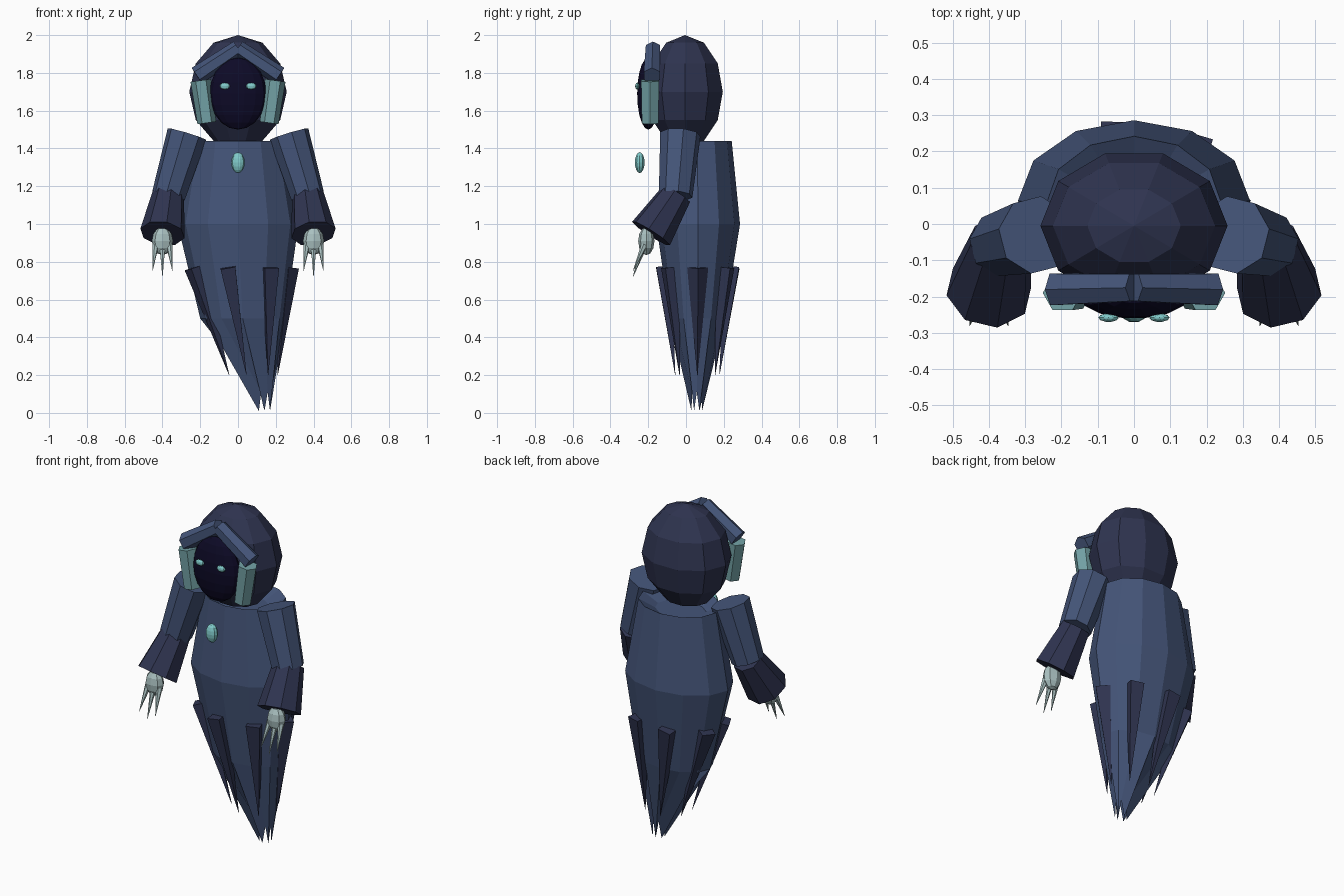
import bpy, bmesh, math
from mathutils import Vector, Matrix

if "Cube" in bpy.data.objects:
    bpy.data.objects.remove(bpy.data.objects["Cube"])


def mat(name, rgb):
    m = bpy.data.materials.new(name)
    m.diffuse_color = (*rgb, 1)
    m.use_nodes = True
    m.node_tree.nodes["Principled BSDF"].inputs["Base Color"].default_value = m.diffuse_color
    return m


ROBE = mat("robe_blue", (0.058, 0.09, 0.19))
DARK = mat("dark_navy", (0.028, 0.034, 0.08))
VOID = mat("void_black", (0.004, 0.003, 0.02))
TEAL = mat("trim_teal", (0.17, 0.36, 0.38))
GLOW = mat("glow_cyan", (0.22, 0.60, 0.60))
BONE = mat("pale_bone", (0.40, 0.53, 0.53))


def finish(name, bm, material):
    bmesh.ops.recalc_face_normals(bm, faces=bm.faces)
    me = bpy.data.meshes.new(name)
    bm.to_mesh(me)
    bm.free()
    me.materials.append(material)
    ob = bpy.data.objects.new(name, me)
    bpy.context.collection.objects.link(ob)
    return ob


def ball(name, c, r, material, seg=10, rings=6):
    """Faceted ellipsoid with a vertex on the y axis."""
    bm = bmesh.new()
    bmesh.ops.create_uvsphere(bm, u_segments=seg, v_segments=rings, radius=1)
    M = Matrix.Translation(c) @ Matrix.Diagonal((*r, 1)) @ Matrix.Rotation(math.pi / 2, 4, 'Z')
    bmesh.ops.transform(bm, matrix=M, verts=bm.verts)
    return finish(name, bm, material)


def rod(name, a, b, ra, rb, material, seg=8, twist=0.0):
    """Tapered prism from point a to point b."""
    a, b = Vector(a), Vector(b)
    d = b - a
    bm = bmesh.new()
    bmesh.ops.create_cone(bm, cap_ends=True, segments=seg, radius1=ra, radius2=rb, depth=d.length)
    rot = d.to_track_quat('Z', 'Y').to_matrix().to_4x4()
    M = Matrix.Translation((a + b) / 2) @ rot @ Matrix.Rotation(twist, 4, 'Z')
    bmesh.ops.transform(bm, matrix=M, verts=bm.verts)
    return finish(name, bm, material)


# Robe: twelve-sided loft that sweeps sideways to a ragged tail
# z, centre x, centre y, radius x, radius y
rings = [(1.39, 0, 0.05, 0.15, 0.11), (1.44, 0, 0.06, 0.24, 0.182),
         (1.0, 0, 0.064, 0.32, 0.222), (0.5, 0.025, 0.06, 0.225, 0.145),
         (0.01, 0.14, 0.057, 0.034, 0.028)]
bm = bmesh.new()
loops = []
for k, (z, cx, cy, rx, ry) in enumerate(rings):
    loop = []
    for i in range(12):
        t = 2 * math.pi * i / 12
        dz = 0.1 if k == 4 and i % 2 == 0 else 0
        loop.append(bm.verts.new((cx + rx * math.cos(t), cy + ry * math.sin(t), z + dz)))
    loops.append(loop)
for lo, hi in zip(loops, loops[1:]):
    for i in range(12):
        j = (i + 1) % 12
        bm.faces.new((lo[i], lo[j], hi[j], hi[i]))
bm.faces.new(loops[0])
finish("robe", bm, ROBE)

# Torn cloth strips hanging around the tail
for i in range(7):
    t = 2 * math.pi * i / 7
    c, s = math.cos(t), math.sin(t)
    rod("torn_strip", (0.262 * c + 0.005, 0.062 + 0.185 * s, 0.77),
        (0.075 + 0.135 * c, 0.06 + 0.12 * s, 0.2), 0.056, 0.001, DARK, 4, t)

# Hood, dark face and chest gem
ball("hood", (0, -0.005, 1.7), (0.258, 0.21, 0.3), DARK)
ball("face", (0, -0.2, 1.69), (0.15, 0.06, 0.19), VOID, 14, 10)
ball("gem", (0, -0.245, 1.325), (0.036, 0.027, 0.055), GLOW, 10, 8)

# Mirrored parts
for s in (-1, 1):
    ball("eye", (s * 0.07, -0.258, 1.73), (0.028, 0.012, 0.018), GLOW, 10, 6)
    # Hood brim and cheek guards
    rod("brow", (0, -0.175, 1.93), (s * 0.218, -0.18, 1.785), 0.043, 0.05, ROBE, 6)
    rod("cheek_guard", (s * 0.197, -0.19, 1.76), (s * 0.165, -0.19, 1.535), 0.055, 0.05, TEAL, 6)
    # Arm and flared cuff
    rod("upper_sleeve", (s * 0.27, -0.03, 1.475), (s * 0.368, -0.055, 1.15),
        0.108, 0.09, ROBE, 8, math.pi / 8)
    rod("cuff", (s * 0.368, -0.05, 1.16), (s * 0.4, -0.185, 0.95),
        0.085, 0.12, DARK, 8, math.pi / 8)
    # Hand with three claws
    ball("hand", (s * 0.4, -0.21, 0.91), (0.056, 0.043, 0.075), BONE, 8, 6)
    for k in (-1, 0, 1):
        rod("claw", (s * 0.4 + k * 0.036, -0.22, 0.89),
            (s * 0.4 + k * 0.053, -0.28, 0.722 + 0.03 * abs(k)), 0.018, 0.001, BONE, 6)
